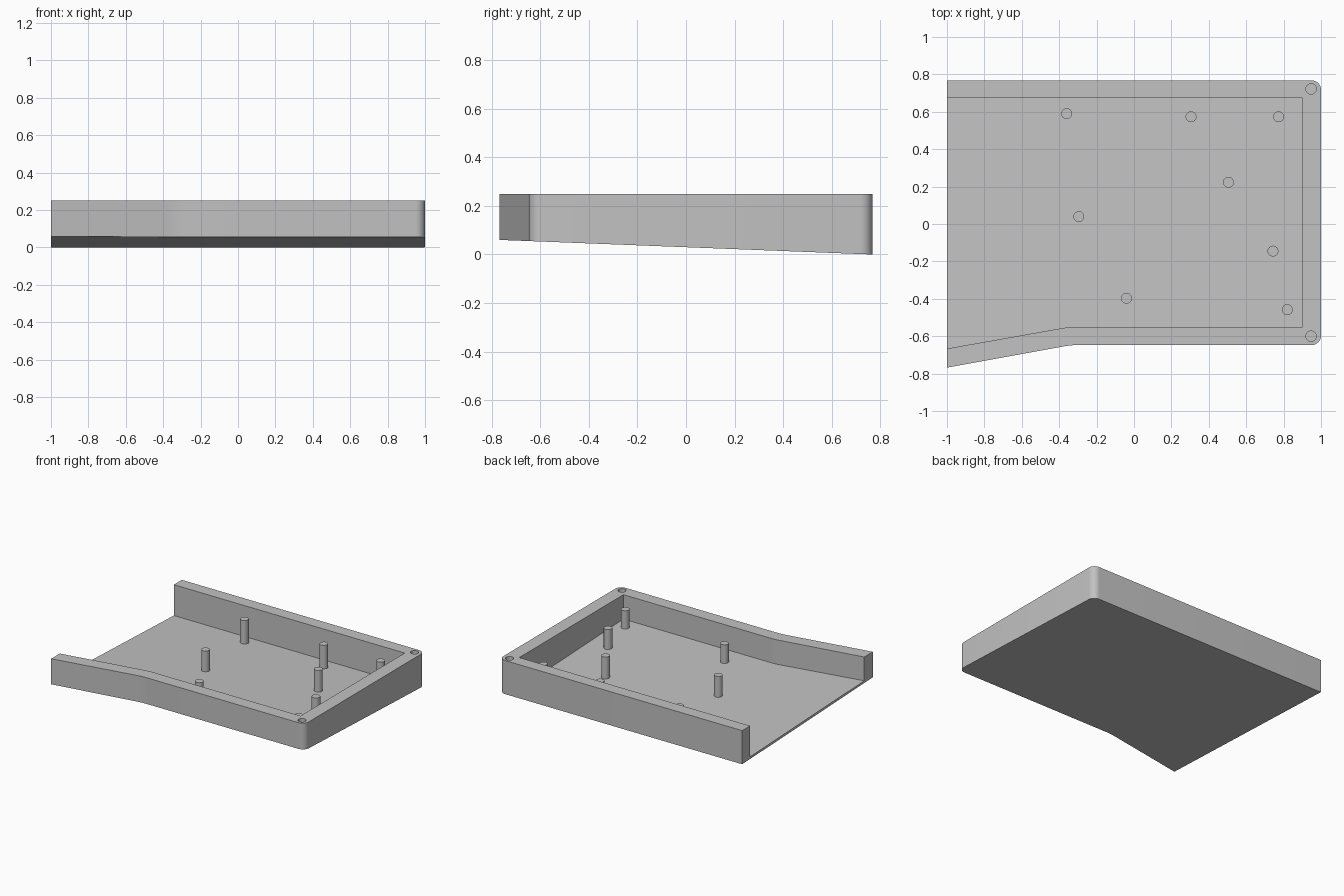
import bpy
import bmesh
import math
from mathutils import Vector

cube = bpy.data.objects.get("Cube")
if cube:
    bpy.data.objects.remove(cube, do_unlink=True)

TOP = 0.25
FLOOR = 0.017
BACK = 0.768

grey = bpy.data.materials.new("plain grey")
grey.use_nodes = True
colour = (0.54, 0.54, 0.54, 1)
grey.diffuse_color = colour
for node in grey.node_tree.nodes:
    if node.type == 'BSDF_PRINCIPLED':
        node.inputs["Base Color"].default_value = colour


def underside(y):
    """Height of the sloping underside, lowest at the back."""
    return 0.06 * (BACK - y) / (2 * BACK)


def fillet(prev, corner, nxt, cut, steps):
    """Round a corner with a quadratic curve that starts and ends cut away."""
    p, c, n = Vector(prev), Vector(corner), Vector(nxt)
    a = c + (p - c).normalized() * cut
    b = c + (n - c).normalized() * cut
    # rational weight gives a true circular arc
    w = math.sin((p - c).angle(n - c) / 2)
    points = []
    for i in range(steps + 1):
        t = i / steps
        k = (1 - t) ** 2, 2 * w * t * (1 - t), t ** 2
        points.append(tuple((a * k[0] + c * k[1] + b * k[2]) / sum(k)))
    return points


def outline(corners):
    """Turn (x, y, cut) corners into an outline, rounding where cut > 0."""
    points = []
    for i, (x, y, cut) in enumerate(corners):
        if cut:
            prev, nxt = corners[i - 1], corners[(i + 1) % len(corners)]
            points += fillet(prev[:2], (x, y), nxt[:2], cut, 8)
        else:
            points.append((x, y))
    return points


def prism(name, points, base, top):
    """Solid between a sloping base(y) and a flat top."""
    bm = bmesh.new()
    low = [bm.verts.new((x, y, base(y))) for x, y in points]
    high = [bm.verts.new((x, y, top)) for x, y in points]
    bm.faces.new(low)
    bm.faces.new(high)
    for i in range(len(points)):
        j = (i + 1) % len(points)
        bm.faces.new((low[i], low[j], high[j], high[i]))
    bmesh.ops.recalc_face_normals(bm, faces=bm.faces[:])
    mesh = bpy.data.meshes.new(name)
    bm.to_mesh(mesh)
    bm.free()
    mesh.materials.append(grey)
    obj = bpy.data.objects.new(name, mesh)
    bpy.context.collection.objects.link(obj)
    return obj


def circle(x, y, r, n=32):
    return [(x + r * math.cos(math.tau * i / n), y + r * math.sin(math.tau * i / n))
            for i in range(n)]


def smooth(obj):
    bpy.ops.object.select_all(action='DESELECT')
    obj.select_set(True)
    bpy.context.view_layer.objects.active = obj
    bpy.ops.object.shade_smooth_by_angle(angle=math.radians(30))


# Tray body: flat top, sloping underside, bent front wall
tray = prism("tray", outline([
    (-1, -BACK, 0), (-0.335, -0.647, 0.04), (1, -0.647, 0.05),
    (1, BACK, 0.05), (-1, BACK, 0)]), underside, TOP)

# Cavity, open at the right-hand side of the model
cutters = [prism("cavity_cutter", outline([
    (-1.1, -0.684, 0), (-0.345, -0.55, 0.04), (0.9, -0.55, 0),
    (0.9, 0.674, 0), (-1.1, 0.674, 0)]),
    lambda y: underside(y) + FLOOR, TOP + 0.1)]

# Screw holes in the rim corners
for y in (-0.6, 0.722):
    cutters.append(prism("hole_cutter", circle(0.947, y, 0.028),
                         lambda y: 0.1, TOP + 0.1))

for cutter in cutters:
    cutter.hide_render = True
    mod = tray.modifiers.new("cut", 'BOOLEAN')
    mod.operation = 'DIFFERENCE'
    mod.solver = 'EXACT'
    mod.object = cutter

# Bake the cuts and drop the cutters
deps = bpy.context.evaluated_depsgraph_get()
baked = bpy.data.meshes.new_from_object(tray.evaluated_get(deps))
tray.modifiers.clear()
tray.data = baked
baked.materials.clear()
baked.materials.append(grey)
for face in baked.polygons:
    face.material_index = 0
for cutter in cutters:
    bpy.data.objects.remove(cutter, do_unlink=True)
smooth(tray)

# Support posts standing on the floor
posts = [(-0.36, 0.59), (0.305, 0.573), (0.773, 0.573), (0.505, 0.223),
         (-0.295, 0.04), (0.743, -0.145), (-0.04, -0.397), (0.82, -0.458)]
for i, (x, y) in enumerate(posts):
    post = prism(f"support_post_{i + 1}", circle(x, y, 0.029),
                 lambda py: underside(py) + FLOOR / 2, 0.2)
    smooth(post)
